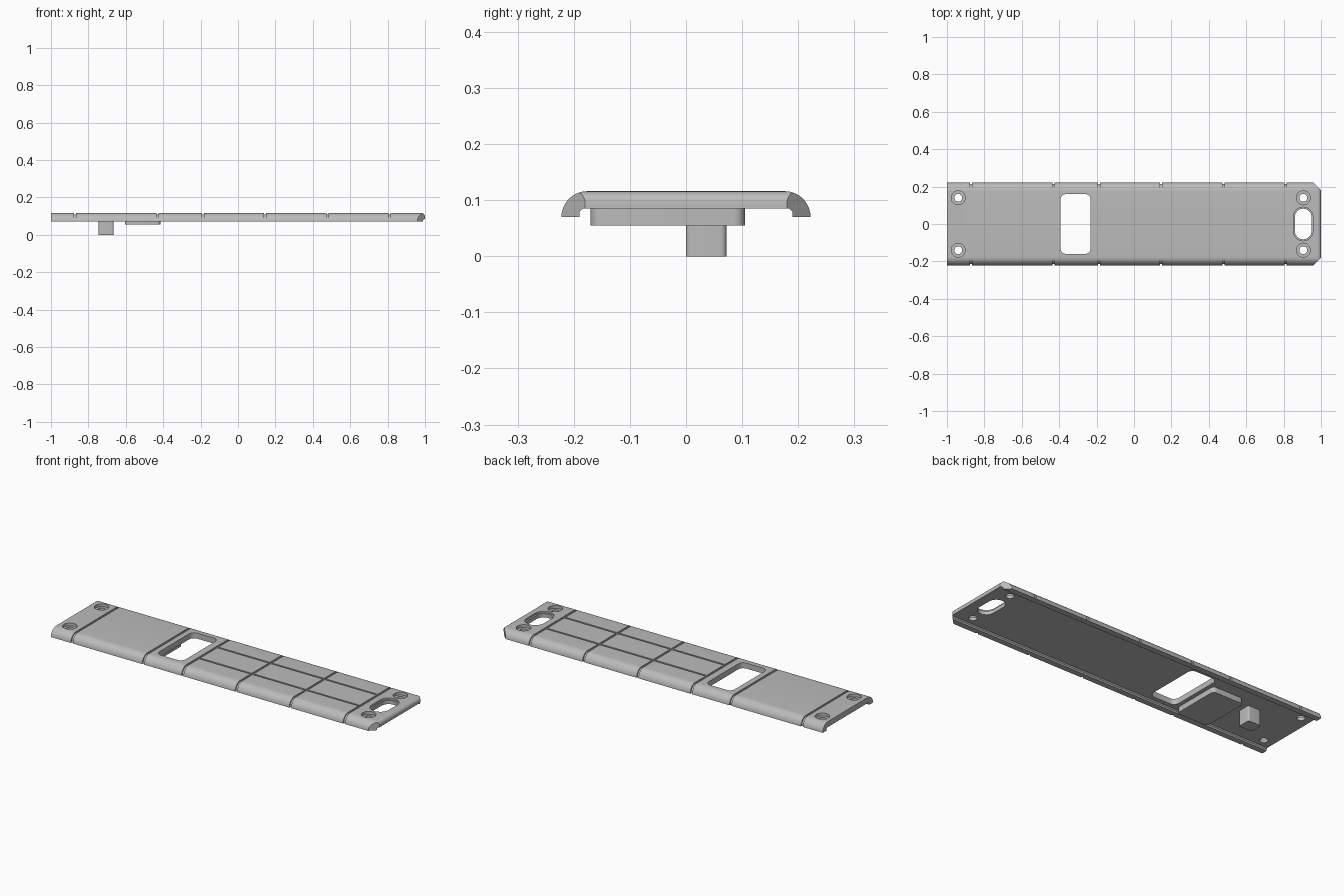
import bpy, bmesh, math
from mathutils import Vector

cube = bpy.data.objects.get("Cube")
if cube:
    bpy.data.objects.remove(cube)

grey = bpy.data.materials.new("satin_grey")
grey.use_nodes = True
grey.diffuse_color = (0.5, 0.5, 0.5, 1)
grey.node_tree.nodes["Principled BSDF"].inputs["Base Color"].default_value = (0.5, 0.5, 0.5, 1)

TOP, FLOOR, RIM, HALF = 0.116, 0.085, 0.07, 0.222


def prism(name, outline, place, depth):
    """Extrude a 2D outline; place maps each outline point to 3D."""
    bm = bmesh.new()
    face = bm.faces.new([bm.verts.new(place(a, b)) for a, b in outline])
    new = bmesh.ops.extrude_face_region(bm, geom=[face])["geom"]
    verts = [v for v in new if isinstance(v, bmesh.types.BMVert)]
    bmesh.ops.translate(bm, verts=verts, vec=Vector(depth))
    bmesh.ops.recalc_face_normals(bm, faces=bm.faces)
    mesh = bpy.data.meshes.new(name)
    bm.to_mesh(mesh)
    bm.free()
    mesh.materials.append(grey)
    obj = bpy.data.objects.new(name, mesh)
    bpy.context.collection.objects.link(obj)
    return obj


def arc(cx, cy, r, start, end, steps=10):
    return [(cx + r * math.cos(t), cy + r * math.sin(t))
            for t in (math.radians(start + (end - start) * i / steps) for i in range(steps + 1))]


def rounded_block(name, x0, x1, y0, y1, z0, z1, r, steps=8):
    pts = []
    for cx, cy, a in ((x1 - r, y1 - r, 0), (x0 + r, y1 - r, 90),
                      (x0 + r, y0 + r, 180), (x1 - r, y0 + r, 270)):
        pts += arc(cx, cy, r, a, a + 90, steps)
    # Drop coincident points where straight sides vanish
    pts = [p for i, p in enumerate(pts) if (Vector(p) - Vector(pts[i - 1])).length > 1e-5]
    return prism(name, pts, lambda a, b: (a, b, z0), (0, 0, z1 - z0))


def box(name, x0, x1, y0, y1, z0, z1):
    return prism(name, [(x0, y0), (x1, y0), (x1, y1), (x0, y1)],
                 lambda a, b: (a, b, z0), (0, 0, z1 - z0))


def combine(target, tool, operation="DIFFERENCE"):
    mod = target.modifiers.new("combine", "BOOLEAN")
    mod.operation, mod.solver, mod.object = operation, "EXACT", tool
    bpy.context.view_layer.objects.active = target
    bpy.ops.object.modifier_apply(modifier=mod.name)
    bpy.data.objects.remove(tool)


def shell(offset, bottom):
    """Rounded outer cross-section in y and z, grown by offset."""
    r = TOP - RIM + offset
    c = HALF - (TOP - RIM)
    return ([(c + r, bottom)] + arc(c, RIM, r, 0, 90)
            + arc(-c, RIM, r, 90, 180) + [(-c - r, bottom)])


# Cover plate with rounded long edges and hanging side rims
inner = [(-0.19, RIM), (-0.19, 0.079), (-0.184, FLOOR),
         (0.184, FLOOR), (0.19, 0.079), (0.19, RIM)]
plate = prism("cover_plate", shell(0, RIM)[1:-1] + inner,
              lambda a, b: (-1, a, b), (2, 0, 0))

# Rounded far edge and clipped far corners
edge = [(-1.1, 0), (1, 0)] + arc(0.98, TOP - 0.02, 0.02, 0, 90, 6) + [(0.97, 0.2), (-1.1, 0.2)]
edge[-2] = (0.9, TOP)
edge[-1:] = [(0.9, 0.2), (-1.1, 0.2)]
combine(plate, prism("edge_shape", edge, lambda a, b: (a, -0.4, b), (0, 0.8, 0)), "INTERSECT")
for side in (-1, 1):
    corner = [(0.955, 0.225 * side), (1.001, 0.179 * side), (1.1, 0.179 * side),
              (1.1, 0.3 * side), (0.955, 0.3 * side)]
    combine(plate, prism("corner_cut", corner, lambda a, b: (a, b, 0), (0, 0, 0.2)))

# Panel grooves wrapping across the plate
groove = shell(0.01, 0.06) + shell(-0.007, 0.06)[::-1]
for x in (-0.871, -0.43, -0.187, 0.144, 0.478, 0.81):
    combine(plate, prism("groove_cut", groove, lambda a, b: (x - 0.006, a, b), (0.012, 0, 0)))

# Two long grooves between the cross grooves
for y in (-0.08, 0.08):
    combine(plate, box("long_groove_cut", -0.187, 0.81, y - 0.005, y + 0.005, TOP - 0.007, 0.15))

# Window and stepped oval slot
combine(plate, rounded_block("window_cut", -0.393, -0.232, -0.16, 0.16, 0, 0.2, 0.03))
combine(plate, rounded_block("slot_step", 0.852, 0.957, -0.09, 0.09, 0.106, 0.2, 0.0525))
combine(plate, rounded_block("slot_cut", 0.86, 0.949, -0.082, 0.082, 0, 0.2, 0.0445))

# Counterbored screw holes
for x in (-0.94, 0.905):
    for y in (-0.14, 0.14):
        for r, z in ((0.037, 0.1), (0.021, 0)):
            combine(plate, rounded_block("screw_cut", x - r, x + r, y - r, y + r, z, 0.2, r))

# Raised pad and locating peg on the underside
pad = rounded_block("underside_pad", -0.605, -0.415, -0.17, 0.105, 0.055, FLOOR + 0.003, 0.02)
peg = rounded_block("locating_peg", -0.745, -0.665, 0, 0.072, 0, FLOOR + 0.003, 0.01)

# Smooth shading with crisp edges
bpy.ops.object.select_all(action="DESELECT")
for obj in (plate, pad, peg):
    obj.select_set(True)
bpy.context.view_layer.objects.active = plate
bpy.ops.object.shade_smooth_by_angle(angle=math.radians(30))
